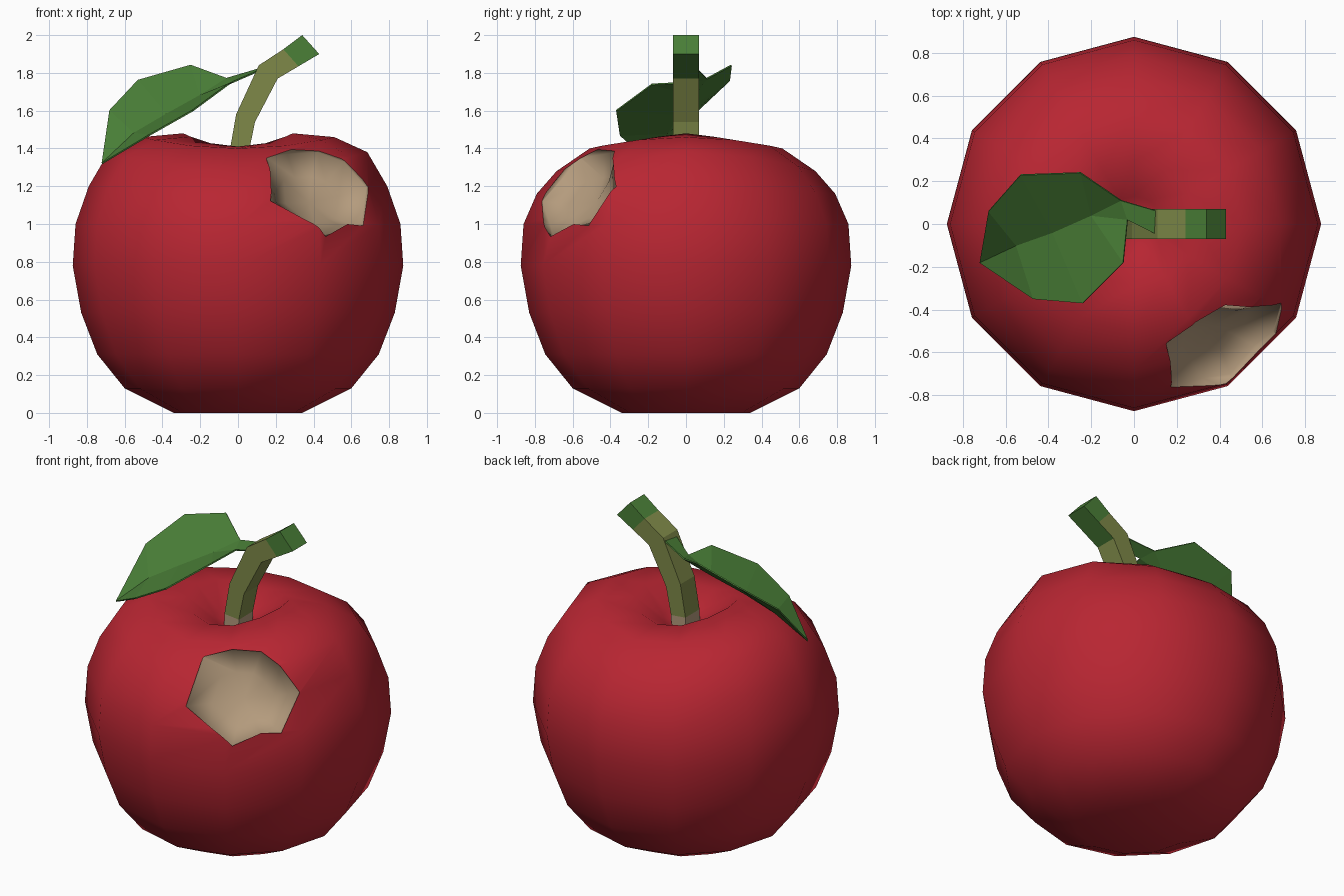
import bpy, bmesh
from math import cos, sin, pi
from mathutils import Vector

cube = bpy.data.objects.get("Cube")
if cube:
    bpy.data.objects.remove(cube, do_unlink=True)


def material(name, rgb):
    m = bpy.data.materials.new(name)
    m.use_nodes = True
    m.diffuse_color = (*rgb, 1)
    m.node_tree.nodes["Principled BSDF"].inputs["Base Color"].default_value = (*rgb, 1)
    return m


red = material("skin red", (0.48, 0.019, 0.032))
flesh = material("flesh tan", (0.456, 0.328, 0.205))
green = material("leaf green", (0.069, 0.216, 0.039))
olive = material("stem olive", (0.209, 0.25, 0.065))


def make(name, verts, faces, mats, pick=None):
    """Mesh object with consistent normals; pick(face) gives its material slot."""
    me = bpy.data.meshes.new(name)
    me.from_pydata([tuple(v) for v in verts], [], faces)
    for m in mats:
        me.materials.append(m)
    bm = bmesh.new()
    bm.from_mesh(me)
    bmesh.ops.recalc_face_normals(bm, faces=bm.faces)
    if pick:
        for f in bm.faces:
            f.material_index = pick(f)
    bm.to_mesh(me)
    bm.free()
    ob = bpy.data.objects.new(name, me)
    bpy.context.collection.objects.link(ob)
    return ob


def bridge(a, b, n):
    """Quads joining two closed rings that start at vertices a and b."""
    return [(a + i, a + (i + 1) % n, b + (i + 1) % n, b + i) for i in range(n)]


# Fruit body: twelve-sided lathe, shoulders raised towards the sides (radius, height, raise)
SIDES = 12
profile = [(.34, 0, 0), (.6, .13, 0), (.745, .31, 0), (.83, .53, 0), (.875, .78, 0),
           (.86, 1.0, 0), (.79, 1.18, .02), (.685, 1.33, .05), (.51, 1.43, .03),
           (.29, 1.445, .035), (.13, 1.34, .01)]
verts, faces = [], []
for r, z, lift in profile:
    for i in range(SIDES):
        t = 2 * pi * i / SIDES
        verts.append((r * cos(t), r * sin(t), z + lift * cos(2 * t)))
for k in range(len(profile) - 1):
    faces += bridge(k * SIDES, (k + 1) * SIDES, SIDES)
faces.append(tuple(range(SIDES)))
last = len(verts) - SIDES
verts.append((0, 0, 1.27))
faces += [(last + i, last + (i + 1) % SIDES, len(verts) - 1) for i in range(SIDES)]
body = make("fruit_body", verts, faces, [red, flesh])

# Bite cutter: rim on the skin, pushed outwards and narrowed inwards
rim = [Vector(p) for p in (
    (.15, -.56, 1.35), (.26, -.43, 1.37), (.42, -.37, 1.38), (.56, -.38, 1.33),
    (.68, -.36, 1.19), (.65, -.50, .98), (.56, -.57, .98), (.45, -.70, .92),
    (.32, -.72, 1.0), (.17, -.76, 1.12))]
n = len(rim)
mid = sum(rim, Vector()) / n
out = Vector((.5, -.65, .5)).normalized()
outer = [p + out * .35 for p in rim]
inner = [mid + (p - mid) * .55 - out * .06 for p in rim]
cv = outer + rim + inner + [mid + out * .35, mid - out * .09]
cf = bridge(0, n, n) + bridge(n, 2 * n, n)
for start, hub in ((0, 3 * n), (2 * n, 3 * n + 1)):
    cf += [(start + i, start + (i + 1) % n, hub) for i in range(n)]
cutter = make("bite_cutter", cv, cf, [red, flesh], lambda f: 1)
cutter.hide_render = True
cutter.hide_set(True)

# Cut the bite, then smooth everything but its rim
cut = body.modifiers.new("bite", 'BOOLEAN')
cut.operation = 'DIFFERENCE'
cut.solver = 'EXACT'
cut.object = cutter
bpy.context.view_layer.update()
body.data = bpy.data.meshes.new_from_object(
    body.evaluated_get(bpy.context.evaluated_depsgraph_get()))
body.modifiers.clear()
bpy.data.objects.remove(cutter, do_unlink=True)
bm = bmesh.new()
bm.from_mesh(body.data)
for f in bm.faces:
    f.smooth = True
for e in bm.edges:
    e.smooth = len({f.material_index for f in e.link_faces}) < 2
bm.to_mesh(body.data)
bm.free()

# Stem: bent square bar given by its left and right edges (x, z, x, z)
edges = [(-.05, 1.24, .05, 1.24), (-.045, 1.38, .055, 1.37), (-.01, 1.58, .09, 1.54),
         (.11, 1.84, .21, 1.77), (.24, 1.925, .32, 1.835), (.34, 2.0, .43, 1.9)]
sv, sf = [], []
for lx, lz, rx, rz in edges:
    sv += [(lx, -.07, lz), (rx, -.07, rz), (rx, .07, rz), (lx, .07, lz)]
for k in range(len(edges) - 1):
    sf += bridge(4 * k, 4 * k + 4, 4)
sf += [(0, 1, 2, 3), tuple(range(len(sv) - 4, len(sv)))]


def stem_colour(f):
    c = f.calc_center_median()
    return 0 if c.z < 1.36 else 2 if c.x > .26 else 1


make("stem", sv, sf, [flesh, olive, green], stem_colour)

# Leaf: front edge, midrib and back edge between a shared tip and base
leaf_verts = [(-.72, -.18, 1.32),
              (-.47, -.35, 1.47), (-.55, -.10, 1.48), (-.68, .06, 1.60),
              (-.24, -.37, 1.60), (-.38, -.04, 1.58), (-.53, .23, 1.76),
              (-.05, -.18, 1.74), (-.20, .04, 1.68), (-.25, .24, 1.84),
              (-.03, .02, 1.75), (-.06, .11, 1.77),
              (.11, -.05, 1.81), (.11, .06, 1.82)]
leaf_faces = [(0, 1, 2), (0, 2, 3)]
for a in (1, 4):
    leaf_faces += [(a, a + 3, a + 4, a + 1), (a + 1, a + 4, a + 5, a + 2)]
leaf_faces += [(7, 10, 8), (8, 10, 11), (8, 11, 9), (10, 12, 13, 11)]
leaf = make("leaf", leaf_verts, leaf_faces, [green])
thick = leaf.modifiers.new("thickness", 'SOLIDIFY')
thick.thickness = .008
thick.offset = 0
